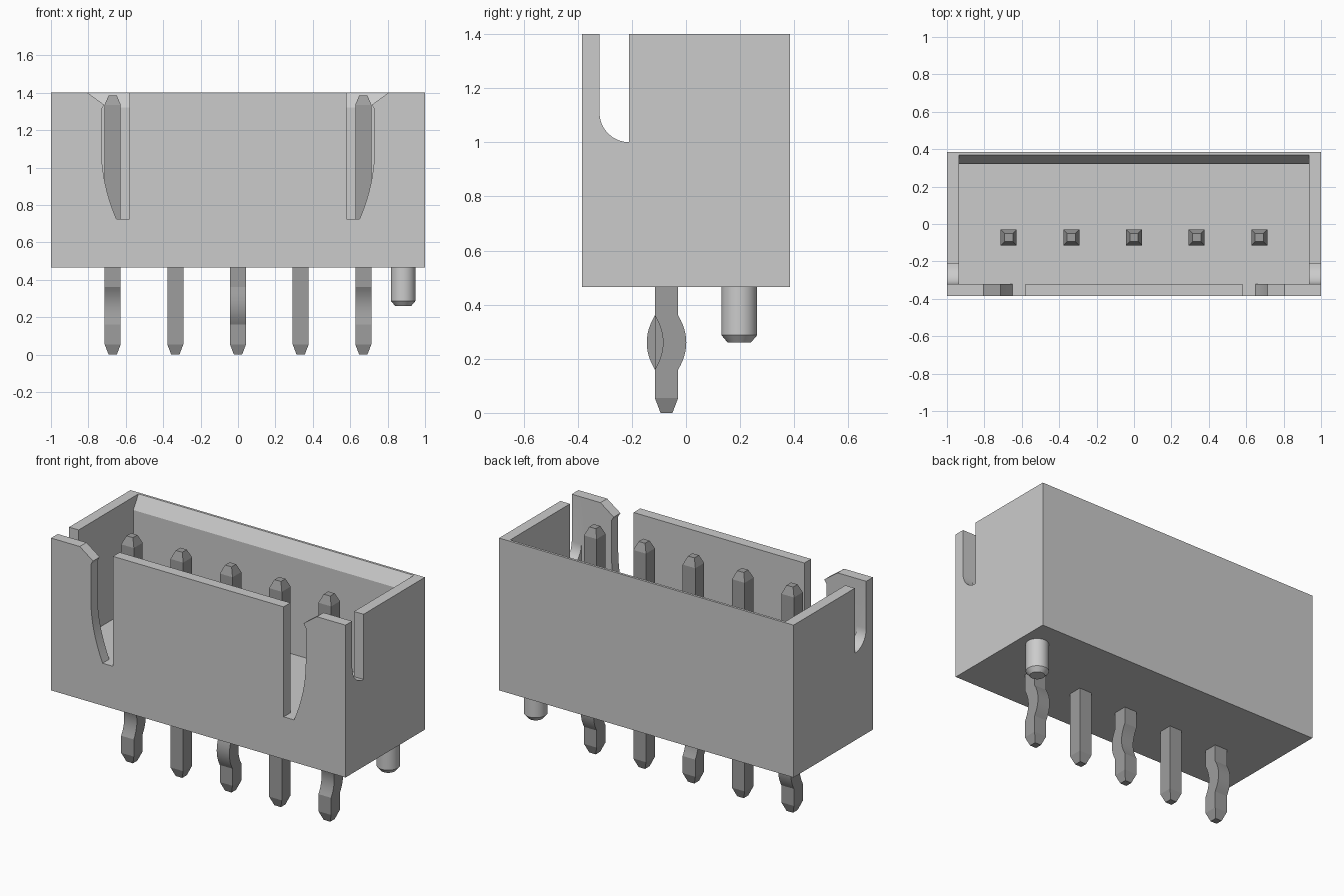
import bpy
import bmesh
from math import cos, sin, pi
from mathutils import Vector

if "Cube" in bpy.data.objects:
    bpy.data.objects.remove(bpy.data.objects["Cube"], do_unlink=True)


def material(name, value):
    mat = bpy.data.materials.new(name)
    mat.use_nodes = True
    color = (value, value, value, 1)
    mat.diffuse_color = color
    mat.node_tree.nodes["Principled BSDF"].inputs["Base Color"].default_value = color
    return mat


light_grey = material("light grey plastic", 0.60)
mid_grey = material("mid grey metal", 0.34)


def finish(name, bm, mat):
    bmesh.ops.recalc_face_normals(bm, faces=bm.faces)
    mesh = bpy.data.meshes.new(name)
    bm.to_mesh(mesh)
    bm.free()
    mesh.materials.append(mat)
    obj = bpy.data.objects.new(name, mesh)
    bpy.context.collection.objects.link(obj)
    return obj


def loft(name, rings, mat):
    """Skin a closed solid through matching rings of points."""
    bm = bmesh.new()
    rows = [[bm.verts.new(p) for p in ring] for ring in rings]
    n = len(rows[0])
    for low, high in zip(rows, rows[1:]):
        for i in range(n):
            j = (i + 1) % n
            bm.faces.new((low[i], low[j], high[j], high[i]))
    bm.faces.new(rows[0])
    bm.faces.new(rows[-1])
    return finish(name, bm, mat)


def prism_x(name, profile, x0, x1):
    return loft(name, [[(x, y, z) for y, z in profile] for x in (x0, x1)], light_grey)


def prism_y(name, profile, y0, y1):
    return loft(name, [[(x, y, z) for x, z in profile] for y in (y0, y1)], light_grey)


def activate(obj):
    bpy.ops.object.select_all(action="DESELECT")
    obj.select_set(True)
    bpy.context.view_layer.objects.active = obj


def cut(target, cutter):
    cutter.hide_render = True
    mod = target.modifiers.new("cut", "BOOLEAN")
    mod.operation = "DIFFERENCE"
    mod.solver = "EXACT"
    mod.object = cutter
    activate(target)
    bpy.ops.object.modifier_apply(modifier=mod.name)
    bpy.data.objects.remove(cutter, do_unlink=True)


# Housing block
BASE, TOP, FLOOR = 0.465, 1.4, 0.725
DEPTH, INNER_Y, INNER_X = 0.385, 0.32, 0.935
ABOVE = TOP + 0.1
housing = prism_x("housing", [(-DEPTH, BASE), (DEPTH, BASE), (DEPTH, TOP), (-DEPTH, TOP)], -1, 1)

# Open cavity with a bevelled lip along the back wall
cut(housing, prism_x("cavity_cutter", [
    (-INNER_Y, FLOOR), (INNER_Y, FLOOR), (INNER_Y, 1.32),
    (0.37, TOP), (0.37, ABOVE), (-INNER_Y, ABOVE)], -INNER_X, INNER_X))

# Front slots: straight inner edge, curved outer edge with a flared mouth
curve = [(0.73 - 0.08 * (i / 8) ** 2, 1.1 - 0.375 * i / 8) for i in range(9)]
slot = [(0.58, FLOOR), (0.58, ABOVE), (0.805, ABOVE), (0.805, TOP),
        (0.715, 1.335), (0.73, 1.31)] + curve
for side in (-1, 1):
    cut(housing, prism_y("front_slot_cutter", [(side * x, z) for x, z in slot], -0.5, -0.25))

# Side slots: rounded lower front corner
R = 0.11
corner = [(-INNER_Y + R - R * cos(a), 1.0 + R - R * sin(a))
          for a in (i * pi / 16 for i in range(9))]
side_slot = corner + [(-INNER_Y + R, ABOVE), (-INNER_Y, ABOVE)]
for side in (-1, 1):
    cut(housing, prism_x("side_slot_cutter", side_slot, side * 0.9, side * 1.1))
activate(housing)
bpy.ops.object.shade_smooth_by_angle(angle=0.3)


# Contact pins: alternate ones are kinked below the housing
PIN_Y, HALF, TIP = -0.072, 0.043, 0.022


def pin_ring(x, y, z, h):
    return [(x - h, y - h, z), (x + h, y - h, z), (x + h, y + h, z), (x - h, y + h, z)]


for i, bend in enumerate((0.03, 0, -0.03, 0, 0.03)):
    x = (i - 2) * 0.335
    rings = [pin_ring(x, PIN_Y, 0, TIP), pin_ring(x, PIN_Y, 0.055, HALF)]
    if bend:
        for k in range(13):
            t = k / 6 - 1
            rings.append(pin_ring(x, PIN_Y + bend * (1 - t * t), 0.26 + 0.1 * t, HALF))
    rings += [pin_ring(x, PIN_Y, 1.335, HALF), pin_ring(x, PIN_Y, 1.385, TIP)]
    pin = loft(f"pin_{i + 1}", rings, mid_grey)
    activate(pin)
    bpy.ops.object.shade_smooth_by_angle(angle=0.35)

# Round locating peg with a chamfered end
peg = loft("locating_peg", [
    [Vector((0.883 + r * cos(2 * pi * k / 32), 0.197 + r * sin(2 * pi * k / 32), z))
     for k in range(32)]
    for r, z in ((0.043, 0.26), (0.066, 0.287), (0.066, BASE + 0.01))], light_grey)
activate(peg)
bpy.ops.object.shade_smooth_by_angle(angle=0.5)
